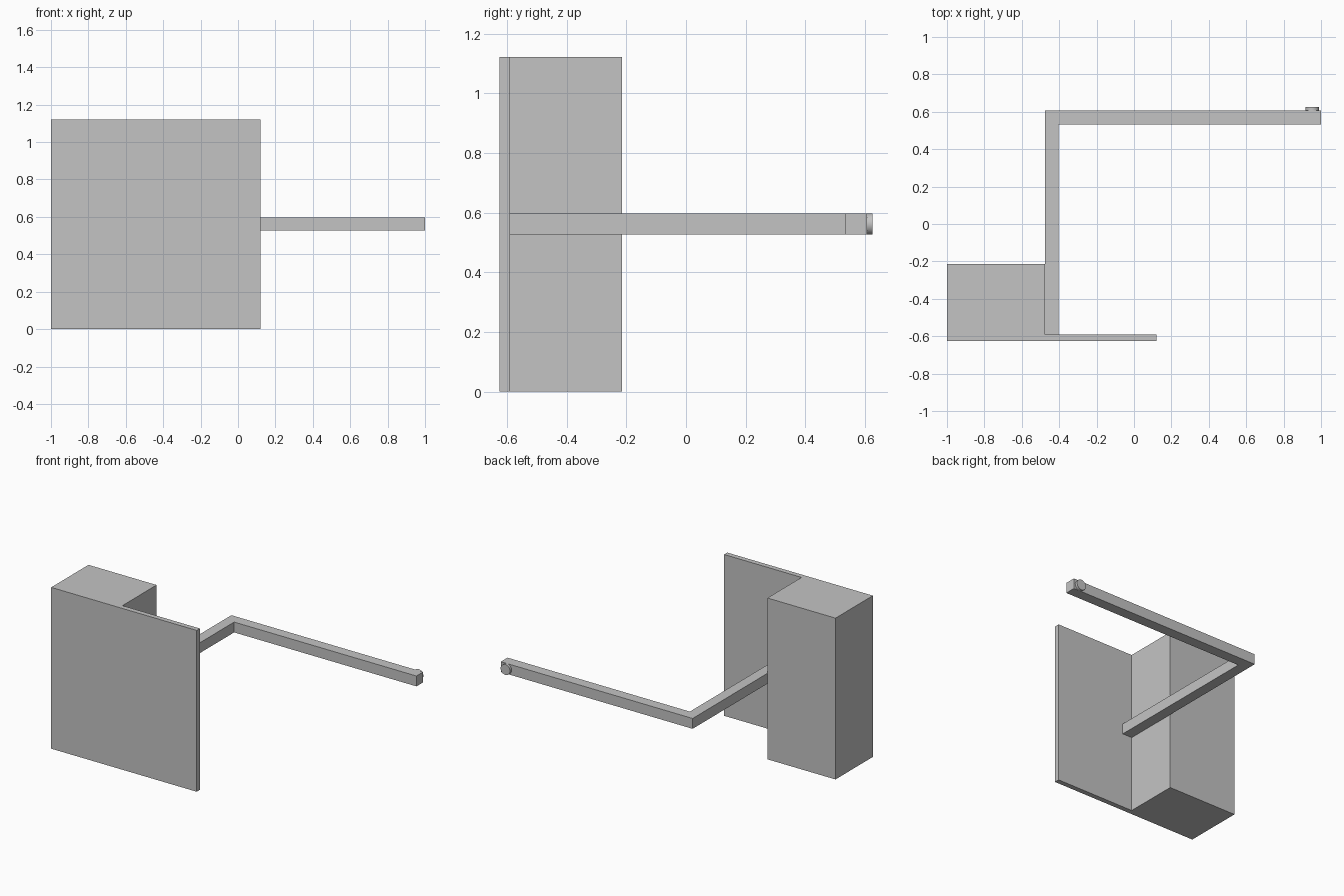
import bpy
import bmesh
import math

cube = bpy.data.objects.get("Cube")
if cube:
    bpy.data.objects.remove(cube, do_unlink=True)

# One plain grey for everything
GREY = (0.55, 0.55, 0.55, 1.0)
grey = bpy.data.materials.new("light_grey")
grey.use_nodes = True
grey.diffuse_color = GREY
grey.node_tree.nodes["Principled BSDF"].inputs["Base Color"].default_value = GREY


def extrude_profile(name, outline, z_low, z_high):
    """Solid made by raising an (x, y) outline from z_low to z_high."""
    bm = bmesh.new()
    base = bm.faces.new([bm.verts.new((x, y, z_low)) for x, y in outline])
    raised = bmesh.ops.extrude_face_region(bm, geom=[base])["geom"]
    top = [v for v in raised if isinstance(v, bmesh.types.BMVert)]
    bmesh.ops.translate(bm, verts=top, vec=(0, 0, z_high - z_low))
    bmesh.ops.recalc_face_normals(bm, faces=bm.faces)
    mesh = bpy.data.meshes.new(name)
    bm.to_mesh(mesh)
    bm.free()
    mesh.materials.append(grey)
    obj = bpy.data.objects.new(name, mesh)
    bpy.context.collection.objects.link(obj)
    return obj


HEIGHT = 1.122
FRONT, PLATE_BACK, BOX_BACK = -0.625, -0.59, -0.215
BOX_SIDE, ARM_INNER = -0.476, -0.403
ARM_FRONT, ARM_BACK = 0.533, 0.607
ARM_MID, ARM_HALF = 0.562, 0.036

# Wide front plate with the deep box behind its right part
extrude_profile("housing", [
    (-1, FRONT), (0.12, FRONT), (0.12, PLATE_BACK),
    (BOX_SIDE, PLATE_BACK), (BOX_SIDE, BOX_BACK), (-1, BOX_BACK),
], 0, HEIGHT)

# Square bar that runs back from the plate and turns left
extrude_profile("bent_arm", [
    (BOX_SIDE, PLATE_BACK), (ARM_INNER, PLATE_BACK), (ARM_INNER, ARM_FRONT),
    (1, ARM_FRONT), (1, ARM_BACK), (BOX_SIDE, ARM_BACK),
], ARM_MID - ARM_HALF, ARM_MID + ARM_HALF)

# Thin round button on the back of the arm tip
thickness = 0.625 - ARM_BACK
bpy.ops.mesh.primitive_cylinder_add(
    vertices=32, radius=ARM_HALF, depth=thickness,
    location=(0.953, ARM_BACK + thickness / 2, ARM_MID),
    rotation=(math.pi / 2, 0, 0))
button = bpy.context.object
button.name = "tip_button"
button.data.materials.append(grey)
bpy.ops.object.shade_smooth_by_angle(angle=math.radians(30))
